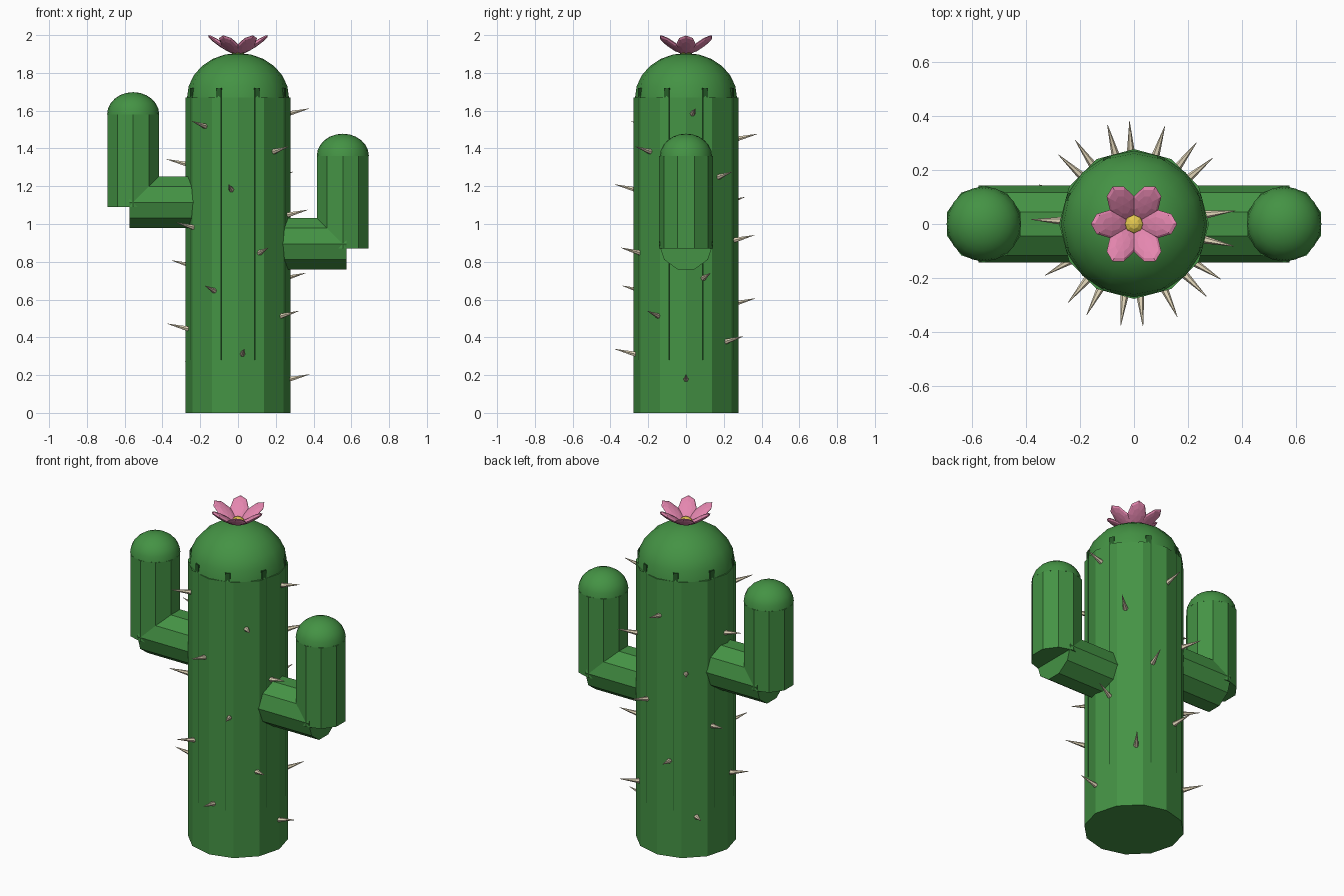
import bpy
import bmesh
from math import radians, cos, sin
from mathutils import Matrix, Vector

if "Cube" in bpy.data.objects:
    bpy.data.objects.remove(bpy.data.objects["Cube"], do_unlink=True)


def material(name, rgb):
    mat = bpy.data.materials.new(name)
    mat.use_nodes = True
    mat.diffuse_color = (*rgb, 1)
    bsdf = mat.node_tree.nodes["Principled BSDF"]
    bsdf.inputs["Base Color"].default_value = (*rgb, 1)
    return mat


GREEN = material("cactus green", (0.058, 0.29, 0.058))
DARK = material("rib dark green", (0.02, 0.11, 0.022))
TAN = material("spine tan", (0.78, 0.69, 0.5))
PINK = material("petal pink", (0.78, 0.24, 0.43))
YELLOW = material("flower yellow", (0.78, 0.58, 0.08))


def finish(name, bm, mat, smooth=False):
    mesh = bpy.data.meshes.new(name)
    for face in bm.faces:
        face.smooth = smooth
    bm.to_mesh(mesh)
    bm.free()
    mesh.materials.append(mat)
    obj = bpy.data.objects.new(name, mesh)
    bpy.context.collection.objects.link(obj)
    return obj


def rod(name, start, end, radius, sides, mat, tip=None):
    """Flat-sided cylinder or cone between two points."""
    start, end = Vector(start), Vector(end)
    axis = end - start
    if abs(axis.z) > axis.length * 0.99:
        turn = Matrix.Identity(4)
    else:
        turn = axis.to_track_quat("Z", "X").to_matrix().to_4x4()
    bm = bmesh.new()
    bmesh.ops.create_cone(bm, cap_ends=True, segments=sides, radius1=radius,
                          radius2=radius if tip is None else tip,
                          depth=axis.length,
                          matrix=Matrix.Translation((start + end) / 2) @ turn)
    return finish(name, bm, mat)


def dome(name, base, radius, height, segments):
    """Smooth upper half of a flattened ball."""
    bm = bmesh.new()
    bmesh.ops.create_uvsphere(bm, u_segments=segments, v_segments=12, radius=1)
    low = [v for v in bm.verts if v.co.z < -0.01]
    bmesh.ops.delete(bm, geom=low, context="VERTS")
    bm.transform(Matrix.Translation(base) @ Matrix.Diagonal((radius, radius, height, 1)))
    return finish(name, bm, GREEN, smooth=True)


# Trunk
rod("trunk", (0, 0, 0), (0, 0, 1.67), 0.277, 12, GREEN)
dome("trunk_dome", (0, 0, 1.67), 0.27, 0.235, 16)

# Ribs, barely breaking the trunk surface
for i in range(8):
    bm = bmesh.new()
    bmesh.ops.create_cube(bm, size=1)
    bm.transform(Matrix.Rotation(radians(22.5 + 45 * i), 4, "Z")
                 @ Matrix.Translation((0.2585, 0, 1.0))
                 @ Matrix.Diagonal((0.02, 0.03, 1.44, 1)))
    finish(f"rib_{i + 1}", bm, DARK)

# Arms: a level branch and an upright column with a domed top
for label, side, z in (("left", 1, 0.895), ("right", -1, 1.115)):
    x = 0.555 * side
    rod(f"{label}_arm_branch", (0.15 * side, 0, z), (0.575 * side, 0, z), 0.143, 10, GREEN)
    rod(f"{label}_arm_column", (x, 0, z - 0.025), (x, 0, z + 0.465), 0.143, 10, GREEN)
    dome(f"{label}_arm_dome", (x, 0, z + 0.465), 0.138, 0.118, 20)

# Spines in a golden-angle spiral
for i in range(22):
    angle = radians(137.5 * i)
    out = Vector((cos(angle), sin(angle), 0))
    z = 0.177 + 0.067 * i
    rod(f"spine_{i + 1}", out * 0.268 + Vector((0, 0, z)),
        out * 0.379 + Vector((0, 0, z + 0.027)), 0.0145, 6, TAN, tip=0.001)

# Flower
for i in range(6):
    bm = bmesh.new()
    bmesh.ops.create_uvsphere(bm, u_segments=8, v_segments=6, radius=1)
    bm.transform(Matrix.Rotation(radians(60 * i), 4, "Z")
                 @ Matrix.Translation((0.088, 0, 1.95))
                 @ Matrix.Rotation(radians(-34), 4, "Y")
                 @ Matrix.Diagonal((0.086, 0.052, 0.014, 1)))
    finish(f"petal_{i + 1}", bm, PINK)

bm = bmesh.new()
bmesh.ops.create_uvsphere(bm, u_segments=8, v_segments=6, radius=0.036)
bm.transform(Matrix.Translation((0, 0, 1.915)) @ Matrix.Diagonal((1, 1, 0.7, 1)))
finish("flower_center", bm, YELLOW)
